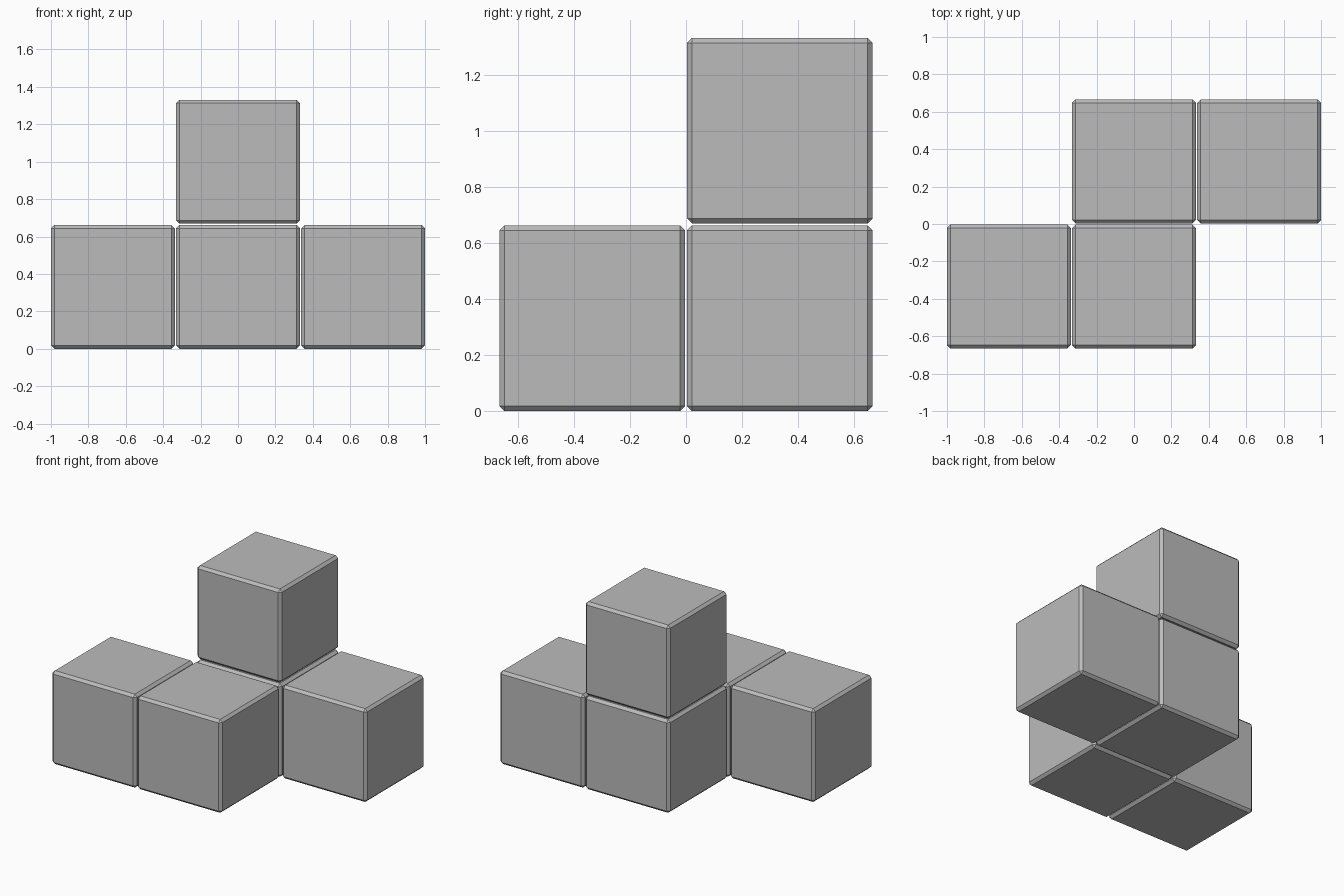
import bpy

# remove the default object
old = bpy.data.objects.get("Cube")
if old:
    bpy.data.objects.remove(old, do_unlink=True)

SIZE, PITCH, CHAMFER = 0.662, 0.669, 0.018

# one plain grey for every block
grey = bpy.data.materials.new("plain grey")
grey.use_nodes = True
colour = (0.5, 0.5, 0.5, 1)
grey.diffuse_color = colour
grey.node_tree.nodes["Principled BSDF"].inputs["Base Color"].default_value = colour


def block(name, column, row, level):
    """Chamfered cube placed on a grid of whole steps."""
    bpy.ops.mesh.primitive_cube_add(size=SIZE, location=(
        column * PITCH, (row - 0.5) * PITCH, SIZE / 2 + level * PITCH))
    ob = bpy.context.object
    ob.name = name
    ob.data.materials.append(grey)
    bevel = ob.modifiers.new("chamfer", 'BEVEL')
    bevel.width = CHAMFER
    bevel.segments = 1


# lower layer in a zigzag, with one block stacked on the back
block("front_right_block", -1, 0, 0)
block("front_middle_block", 0, 0, 0)
block("back_middle_block", 0, 1, 0)
block("back_left_block", 1, 1, 0)
block("top_block", 0, 1, 1)
